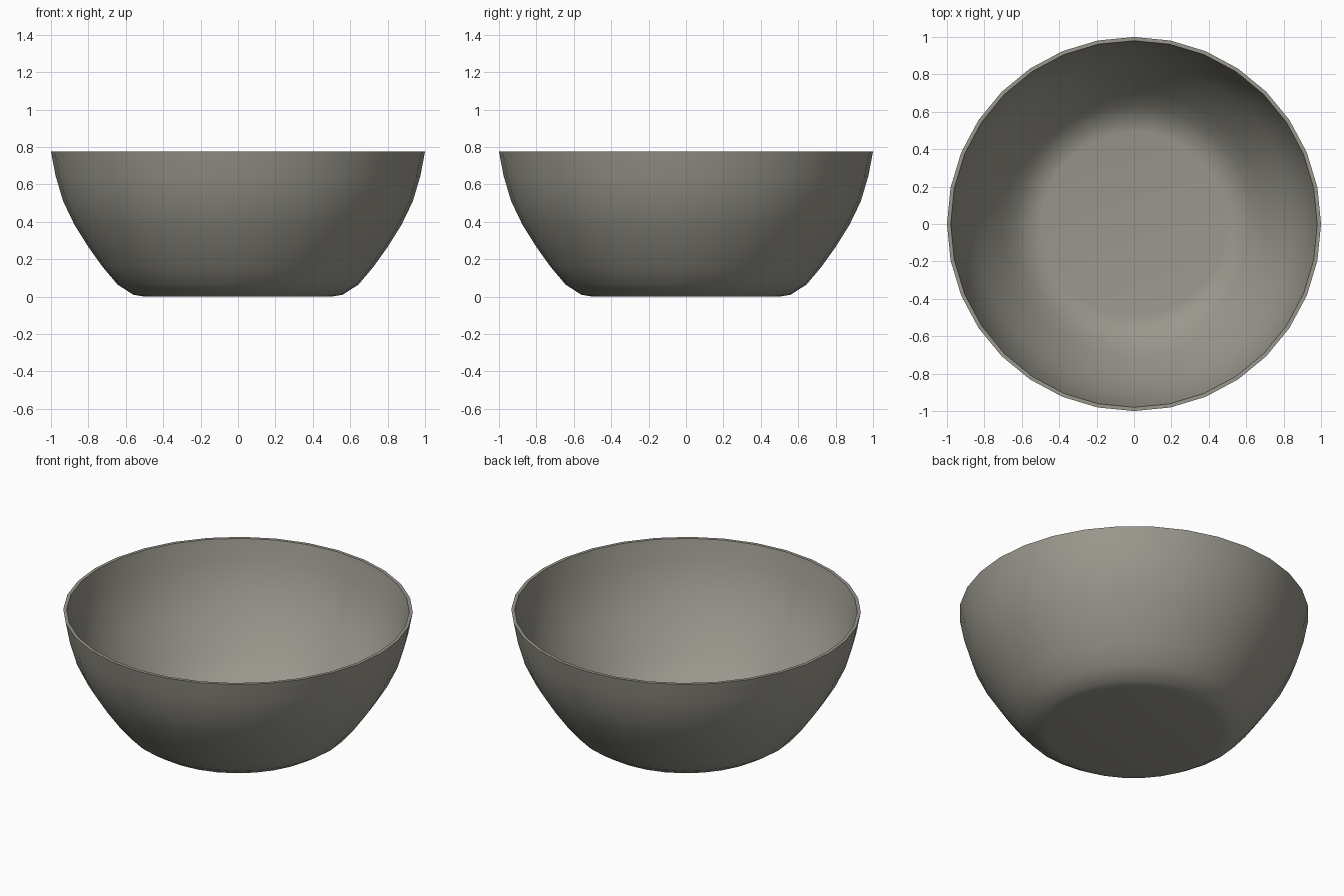
import bpy, bmesh, math

if "Cube" in bpy.data.objects:
    bpy.data.objects.remove(bpy.data.objects["Cube"])

SIDES = 32

# Bowl cross-section: (radius, height), outside from foot to rim, then inside back down
outer = [(0.50, 0.0), (0.56, 0.01), (0.645, 0.065), (0.725, 0.16), (0.80, 0.265),
         (0.875, 0.385), (0.935, 0.51), (0.975, 0.645), (1.0, 0.775)]
inner = [(0.98, 0.775), (0.955, 0.65), (0.915, 0.52), (0.857, 0.397), (0.783, 0.28),
         (0.71, 0.177), (0.632, 0.085), (0.555, 0.032), (0.495, 0.022)]

# Spin the profile into a closed shell
bm = bmesh.new()
rings = []
for r, z in outer + inner:
    rings.append([bm.verts.new((r * math.cos(2 * math.pi * i / SIDES),
                                r * math.sin(2 * math.pi * i / SIDES), z))
                  for i in range(SIDES)])
for a, b in zip(rings, rings[1:]):
    for i in range(SIDES):
        j = (i + 1) % SIDES
        bm.faces.new((a[i], a[j], b[j], b[i]))

# Flat base and inner floor
bm.faces.new(rings[0][::-1])
bm.faces.new(rings[-1])
bmesh.ops.recalc_face_normals(bm, faces=bm.faces[:])

mesh = bpy.data.meshes.new("bowl")
bm.to_mesh(mesh)
bm.free()
bowl = bpy.data.objects.new("bowl", mesh)
bpy.context.collection.objects.link(bowl)

# Warm grey ceramic
mat = bpy.data.materials.new("warm_grey")
mat.diffuse_color = (0.32, 0.31, 0.265, 1.0)
mat.use_nodes = True
mat.node_tree.nodes["Principled BSDF"].inputs["Base Color"].default_value = mat.diffuse_color
mesh.materials.append(mat)

# Smooth body, sharp rim
bpy.context.view_layer.objects.active = bowl
bowl.select_set(True)
bpy.ops.object.shade_smooth_by_angle(angle=math.radians(50))
